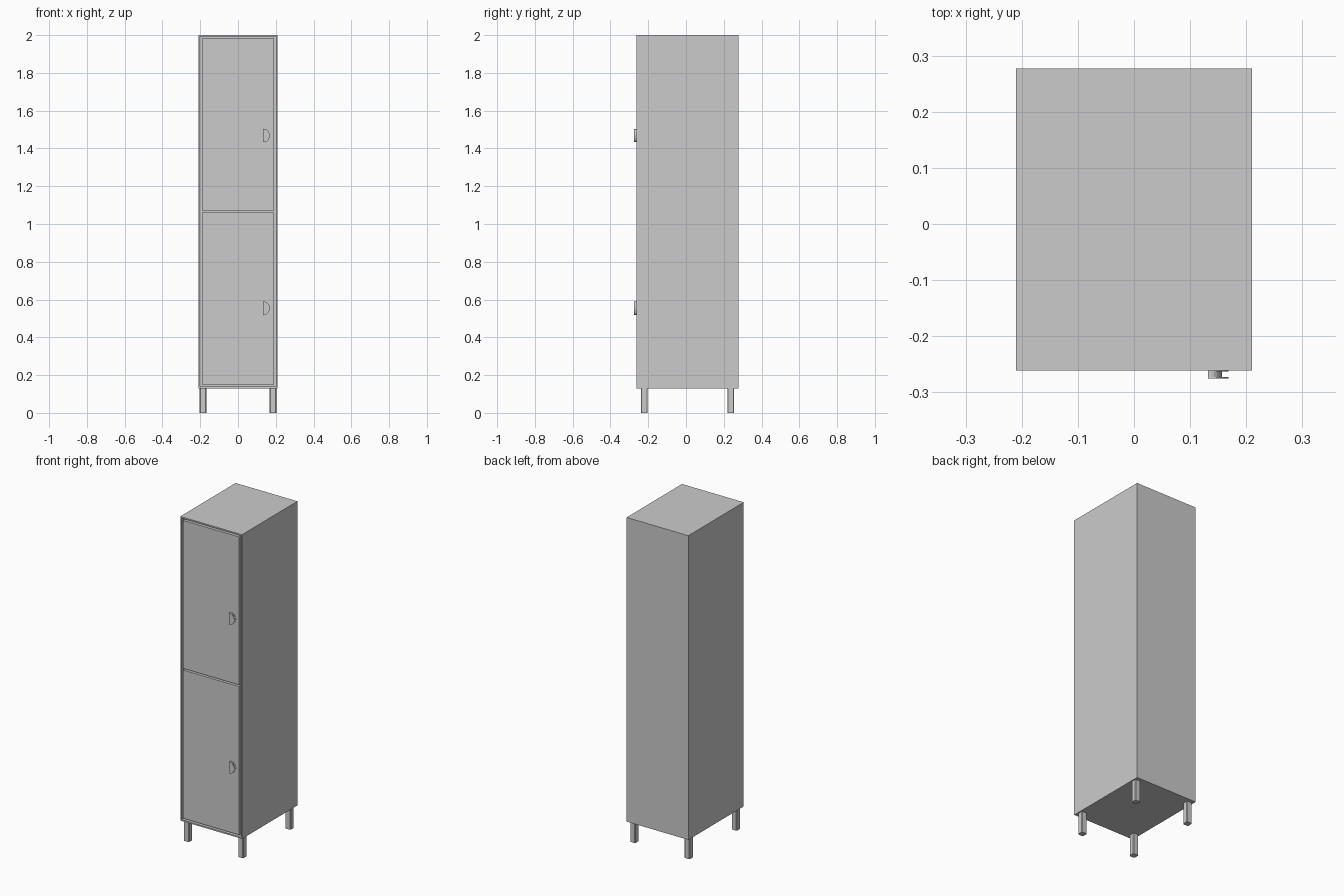
import bpy, bmesh, math
from mathutils import Matrix, Vector

if "Cube" in bpy.data.objects:
    bpy.data.objects.remove(bpy.data.objects["Cube"])

FRONT, BACK = -0.261, 0.277
MID_Y = (FRONT + BACK) / 2
BOTTOM, TOP = 0.13, 2.0
HALF_W = 0.21


def finish(name, bm):
    bmesh.ops.recalc_face_normals(bm, faces=bm.faces)
    mesh = bpy.data.meshes.new(name)
    bm.to_mesh(mesh)
    bm.free()
    obj = bpy.data.objects.new(name, mesh)
    bpy.context.collection.objects.link(obj)
    return obj


def box(lo, hi):
    bm = bmesh.new()
    lo, hi = Vector(lo), Vector(hi)
    bmesh.ops.create_cube(bm, size=1, matrix=Matrix.Translation((lo + hi) / 2)
                          @ Matrix.Diagonal((*(hi - lo), 1)))
    return bm


def add_d_plate(bm, x0, depth, height, z, y0, y1):
    # D-shaped outline: straight left edge, bowed right edge
    pts = [(x0, z - height / 2), (x0, z + height / 2)]
    for i in range(13):
        a = math.pi / 2 - math.pi * i / 12
        pts.append((x0 + 0.006 + (depth - 0.006) * math.cos(a),
                    z + height / 2 * math.sin(a)))
    face = bm.faces.new([bm.verts.new((x, y0, zz)) for x, zz in pts])
    ext = bmesh.ops.extrude_face_region(bm, geom=[face])
    verts = [g for g in ext["geom"] if isinstance(g, bmesh.types.BMVert)]
    bmesh.ops.translate(bm, verts=verts, vec=(0, y1 - y0, 0))


# Cabinet body with a shallow recess in the front
bm = box((-HALF_W, FRONT, BOTTOM), (HALF_W, BACK, TOP))
front = min(bm.faces, key=lambda f: f.calc_center_median().y)
bmesh.ops.inset_region(bm, faces=[front], thickness=0.012)
bmesh.ops.inset_region(bm, faces=[front], thickness=0.0001, depth=-0.02)
finish("cabinet_body", bm)

# Two doors, each with a D-shaped handle
for label, z0, z1, handle_z in (("lower", 0.149, 1.061, 0.554),
                                ("upper", 1.071, 1.981, 1.468)):
    finish(label + "_door", box((-0.19, FRONT, z0), (0.19, FRONT + 0.02, z1)))
    bm = bmesh.new()
    add_d_plate(bm, 0.132, 0.036, 0.07, handle_z, FRONT - 0.002, FRONT)
    add_d_plate(bm, 0.132, 0.025, 0.069, handle_z, FRONT - 0.012, FRONT - 0.002)
    add_d_plate(bm, 0.132, 0.036, 0.07, handle_z, FRONT - 0.014, FRONT - 0.012)
    finish(label + "_handle", bm)

# Four square legs with slightly chamfered upright edges
for side, x in (("left", -0.185), ("right", 0.185)):
    for end, y in (("front", MID_Y - 0.229), ("back", MID_Y + 0.229)):
        r = 0.018
        bm = box((x - r, y - r, 0), (x + r, y + r, BOTTOM))
        upright = [e for e in bm.edges
                   if abs(e.verts[0].co.z - e.verts[1].co.z) > 0.1]
        bmesh.ops.bevel(bm, geom=upright, offset=0.004, segments=1,
                        affect='EDGES')
        finish(f"{end}_{side}_leg", bm)
